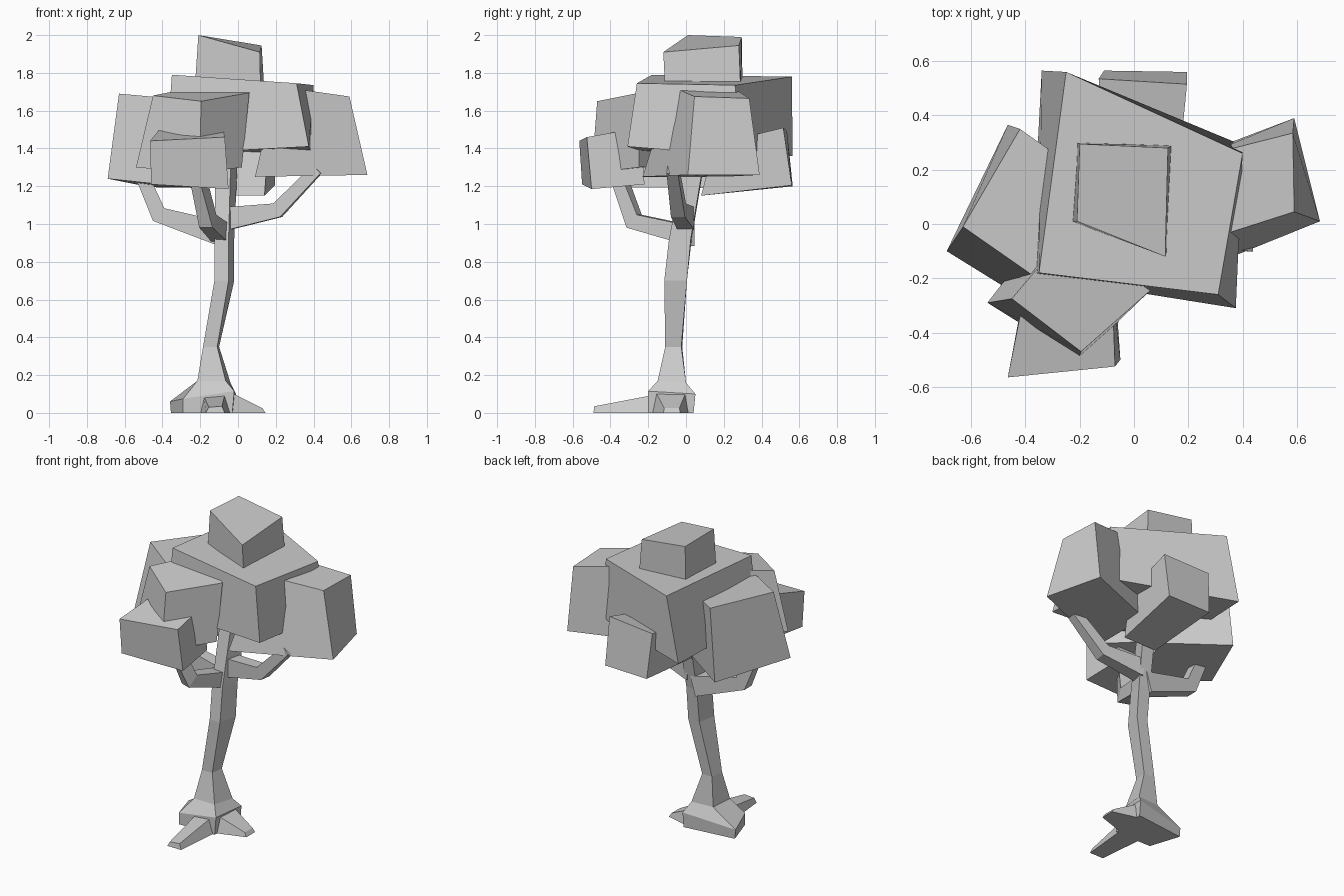
import bpy, bmesh
from mathutils import Vector


def loft(name, rings):
    """Join four-sided rings, listed bottom to top, into one closed flat-faced solid."""
    bm = bmesh.new()
    loops = [[bm.verts.new(p) for p in ring] for ring in rings]
    for a, b in zip(loops, loops[1:]):
        for i in range(4):
            j = (i + 1) % 4
            bm.faces.new((a[i], a[j], b[j], b[i]))
    bm.faces.new(loops[0][::-1])
    bm.faces.new(loops[-1])
    bmesh.ops.recalc_face_normals(bm, faces=bm.faces)
    mesh = bpy.data.meshes.new(name)
    bm.to_mesh(mesh)
    bm.free()
    bpy.context.collection.objects.link(bpy.data.objects.new(name, mesh))


def branch(name, path, sizes):
    """Sweep a rectangular section (width, height) along a bent path."""
    pts = [Vector(p) for p in path]
    rings = []
    for i, (p, (w, h)) in enumerate(zip(pts, sizes)):
        t = Vector()
        if i > 0:
            t += (p - pts[i - 1]).normalized()
        if i < len(pts) - 1:
            t += (pts[i + 1] - p).normalized()
        side = t.cross(Vector((0, 0, 1))).normalized()
        up = side.cross(t).normalized()
        rings.append([p + side * w / 2 * a + up * h / 2 * b
                      for a, b in ((-1, -1), (1, -1), (1, 1), (-1, 1))])
    loft(name, rings)


# Corner order for the trunk and leaf blocks: front left, front right, back right, back left

# Bent trunk with a flared foot
loft("trunk", [
    [(-.29, -.20, 0), (-.03, -.20, 0), (-.01, .04, 0), (-.355, 0, 0)],
    [(-.29, -.20, .075), (-.02, -.20, .115), (-.01, .05, .10), (-.36, 0, .06)],
    [(-.215, -.15, .17), (-.065, -.15, .17), (-.04, 0, .16), (-.19, -.01, .16)],
    [(-.185, -.11, .35), (-.11, -.11, .35), (-.10, -.025, .35), (-.175, -.02, .35)],
    [(-.125, -.115, .70), (-.05, -.115, .70), (-.02, .005, .70), (-.10, .005, .70)],
    [(-.125, -.09, .92), (-.05, -.09, .92), (-.02, .025, .92), (-.10, .03, .92)],
    [(-.12, -.02, 1.28), (-.04, -.02, 1.28), (-.005, .085, 1.28), (-.09, .09, 1.28)],
    [(-.11, 0, 1.5), (-.04, 0, 1.5), (-.01, .08, 1.5), (-.08, .08, 1.5)],
])

# Roots spreading to the front and right
loft("front_root", [
    [(-.20, -.17, 0), (-.04, -.17, 0), (-.07, -.17, .095), (-.18, -.17, .085)],
    [(-.17, -.49, 0), (-.07, -.49, 0), (-.085, -.485, .035), (-.155, -.485, .03)],
])
loft("right_root", [
    [(-.04, -.18, 0), (-.04, .02, 0), (-.04, 0, .11), (-.04, -.16, .11)],
    [(.145, -.12, 0), (.145, -.03, 0), (.13, -.035, .025), (.13, -.115, .025)],
])

# Elbow branches
branch("left_branch", [(-.08, 0, .945), (-.42, 0, 1.05), (-.515, 0, 1.27)],
       [(.09, .13), (.075, .09), (.06, .07)])
branch("right_branch", [(-.05, 0, 1.03), (.21, -.04, 1.073), (.42, -.07, 1.29)],
       [(.09, .12), (.075, .08), (.06, .06)])
branch("front_branch", [(-.09, -.02, .95), (-.16, -.275, 1.015), (-.215, -.36, 1.26)],
       [(.09, .10), (.075, .09), (.06, .07)])

# Leaf blocks: bottom ring, then top ring
loft("leaves_centre", [
    [(-.38, -.19, 1.37), (.375, -.31, 1.41), (.40, .29, 1.36), (-.34, .565, 1.36)],
    [(-.35, -.18, 1.79), (.31, -.26, 1.745), (.40, .26, 1.735), (-.25, .56, 1.78)],
])
loft("leaves_top", [
    [(-.23, .01, 1.70), (.12, -.11, 1.70), (.14, .29, 1.70), (-.21, .30, 1.70)],
    [(-.21, .01, 2.0), (.115, -.12, 1.91), (.125, .28, 1.945), (-.20, .295, 1.99)],
])
loft("leaves_left", [
    [(-.69, -.10, 1.24), (-.27, -.36, 1.195), (-.12, .12, 1.19), (-.465, .365, 1.195)],
    [(-.63, -.01, 1.69), (-.30, -.24, 1.66), (-.18, .18, 1.64), (-.42, .35, 1.665)],
])
loft("leaves_front", [
    [(-.54, -.29, 1.30), (-.205, -.50, 1.27), (.02, -.25, 1.30), (-.30, .02, 1.32)],
    [(-.45, -.275, 1.68), (-.195, -.47, 1.65), (.06, -.245, 1.695), (-.25, -.04, 1.72)],
])
loft("leaves_front_low", [
    [(-.46, -.55, 1.21), (-.05, -.50, 1.185), (-.07, -.22, 1.21), (-.40, -.22, 1.215)],
    [(-.465, -.565, 1.44), (-.07, -.525, 1.46), (-.08, -.24, 1.51), (-.40, -.24, 1.52)],
])
loft("leaves_right", [
    [(.09, -.23, 1.25), (.685, .01, 1.26), (.59, .39, 1.26), (.09, .20, 1.25)],
    [(.20, -.08, 1.73), (.59, .045, 1.675), (.585, .335, 1.665), (.25, .25, 1.72)],
])
loft("leaves_back", [
    [(-.10, .08, 1.15), (.14, .08, 1.15), (.195, .56, 1.205), (-.11, .565, 1.20)],
    [(-.10, .15, 1.42), (.16, .15, 1.42), (.195, .515, 1.51), (-.13, .535, 1.49)],
])
